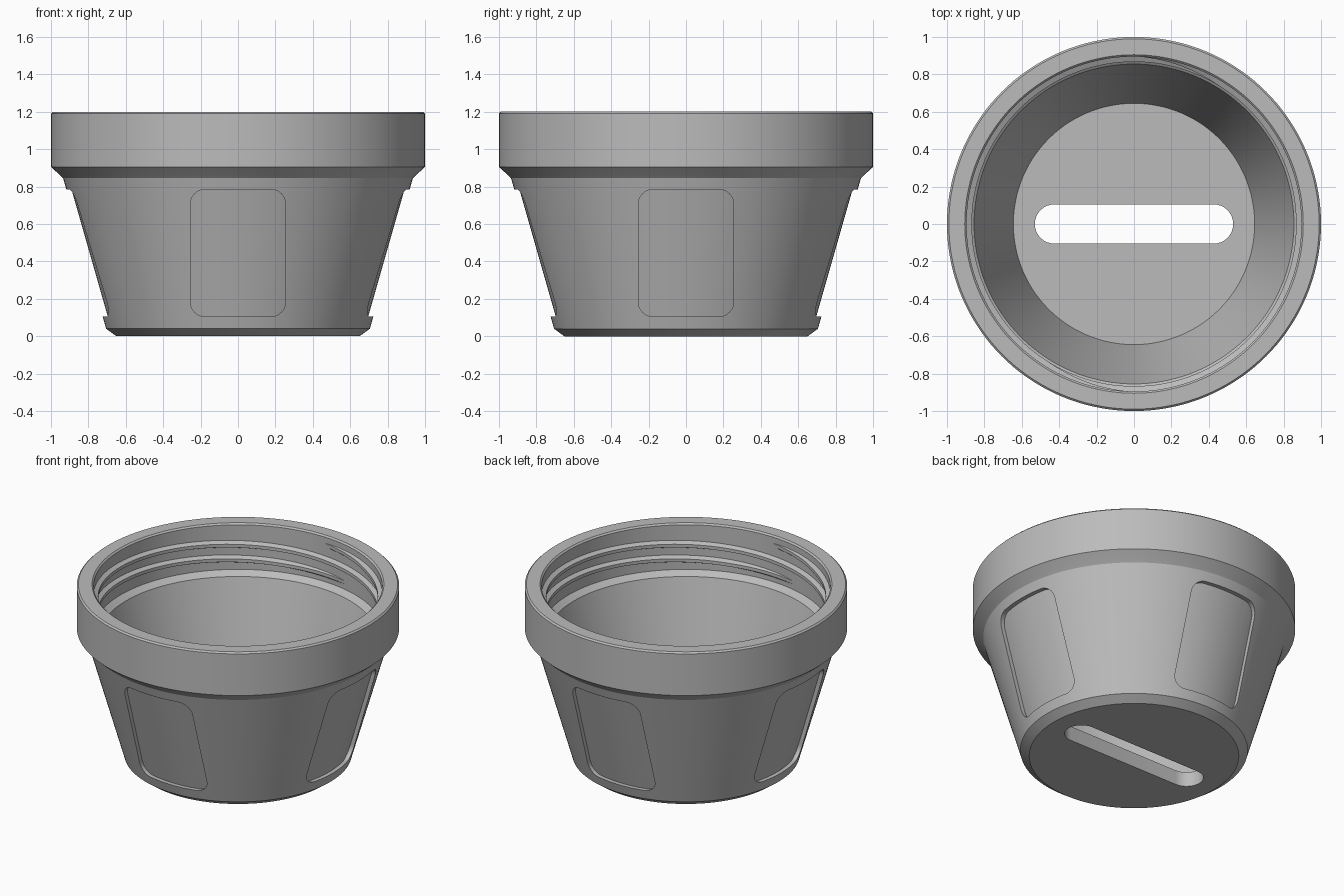
import bpy, bmesh, math
from mathutils import Matrix, Vector

if "Cube" in bpy.data.objects:
    bpy.data.objects.remove(bpy.data.objects["Cube"], do_unlink=True)

SEGMENTS = 144

grey = bpy.data.materials.new("plain grey")
grey.use_nodes = True
grey.diffuse_color = (0.5, 0.5, 0.5, 1)
grey.node_tree.nodes["Principled BSDF"].inputs["Base Color"].default_value = grey.diffuse_color


def make_object(name, bm):
    bmesh.ops.recalc_face_normals(bm, faces=bm.faces)
    mesh = bpy.data.meshes.new(name)
    bm.to_mesh(mesh)
    bm.free()
    mesh.materials.append(grey)
    obj = bpy.data.objects.new(name, mesh)
    bpy.context.collection.objects.link(obj)
    return obj


def select(obj):
    bpy.ops.object.select_all(action='DESELECT')
    obj.select_set(True)
    bpy.context.view_layer.objects.active = obj


def revolve(name, profile):
    """Spin (radius, height) points, starting and ending on the axis."""
    bm = bmesh.new()
    rings = []
    for r, z in profile:
        count = SEGMENTS if r else 1
        rings.append([bm.verts.new((r * math.cos(a), r * math.sin(a), z))
                      for a in (math.tau * i / SEGMENTS for i in range(count))])
    for low, high in zip(rings, rings[1:]):
        if len(low) == 1 or len(high) == 1:
            bm.faces.new(low if len(low) > 1 else high)
            continue
        for i in range(SEGMENTS):
            j = (i + 1) % SEGMENTS
            bm.faces.new((low[i], low[j], high[j], high[i]))
    loose = [v for v in bm.verts if not v.link_faces]
    bmesh.ops.delete(bm, geom=loose, context='VERTS')
    return make_object(name, bm)


def rounded_prism(name, width, height, radius, depth, matrix):
    """Rounded rectangle in XY, extruded along Z, then placed."""
    bm = bmesh.new()
    points = []
    for quarter, (sx, sy) in enumerate([(1, 1), (-1, 1), (-1, -1), (1, -1)]):
        for step in range(9):
            a = (quarter + step / 8) * math.pi / 2
            points.append(bm.verts.new((sx * (width / 2 - radius) + radius * math.cos(a),
                                        sy * (height / 2 - radius) + radius * math.sin(a), 0)))
    bmesh.ops.remove_doubles(bm, verts=points, dist=1e-4)
    face = bm.faces.new([v for v in points if v.is_valid])
    result = bmesh.ops.extrude_face_region(bm, geom=[face])
    top = [v for v in result["geom"] if isinstance(v, bmesh.types.BMVert)]
    bmesh.ops.translate(bm, verts=top, vec=Vector((0, 0, depth)))
    bmesh.ops.transform(bm, matrix=matrix, verts=bm.verts)
    return make_object(name, bm)


def subtract(target, cutter):
    mod = target.modifiers.new("cut", 'BOOLEAN')
    mod.operation, mod.solver, mod.object = 'DIFFERENCE', 'EXACT', cutter
    select(target)
    bpy.ops.object.modifier_apply(modifier=mod.name)


# Cup body: tapered wall, broad rim, threaded mouth and tapered inside
cup = revolve("cup_body", [
    (0, 0), (0.65, 0), (0.705, 0.04), (0.935, 0.845), (0.95, 0.86), (1, 0.905),
    (1, 1.19), (0.99, 1.2), (0.905, 1.2), (0.895, 1.19),
    (0.895, 0.885), (0.855, 0.855), (0.645, 0.1), (0, 0.1)])

# Slot through the floor
slot = rounded_prism("slot_cutter", 1.06, 0.21, 0.104, 0.4, Matrix.Translation((0, 0, -0.2)))
subtract(cup, slot)
bpy.data.objects.remove(slot)

# Four shallow grip pockets whose floors follow the tapered wall
core = revolve("pocket_core", [(0, -0.2), (0.609, -0.2), (0.966, 1.05), (0, 1.05)])
for k in range(4):
    turn = Matrix.Rotation(k * math.pi / 2, 4, 'Z')
    place = turn @ Matrix.Translation((0, -0.4, 0.445)) @ Matrix.Rotation(math.pi / 2, 4, 'X')
    pocket = rounded_prism("pocket_cutter", 0.51, 0.68, 0.08, 0.8, place)
    subtract(pocket, core)
    subtract(cup, pocket)
    bpy.data.objects.remove(pocket)
bpy.data.objects.remove(core)


# Two interleaved one-turn threads with tapered ends
def thread(name, start):
    bm = bmesh.new()
    steps, turn = 150, math.radians(375)
    previous = None
    for i in range(steps + 1):
        t = i / steps
        a = start + t * turn
        z = 0.93 + 0.2 * t * turn / math.tau
        size = min(1, t * 12, (1 - t) * 12)
        crest = 0.897 - 0.03 * size
        ring = [bm.verts.new((r * math.cos(a), r * math.sin(a), z + dz))
                for r, dz in ((0.91, -0.032), (crest, -0.011), (crest, 0.011), (0.91, 0.032))]
        if previous:
            for j in range(4):
                n = (j + 1) % 4
                bm.faces.new((previous[j], previous[n], ring[n], ring[j]))
        else:
            bm.faces.new(ring)
        previous = ring
    bm.faces.new(previous)
    return make_object(name, bm)


parts = [cup, thread("thread_a", math.radians(75)), thread("thread_b", math.radians(255))]
for part in parts:
    select(part)
    bpy.ops.object.shade_smooth_by_angle(angle=math.radians(28))
